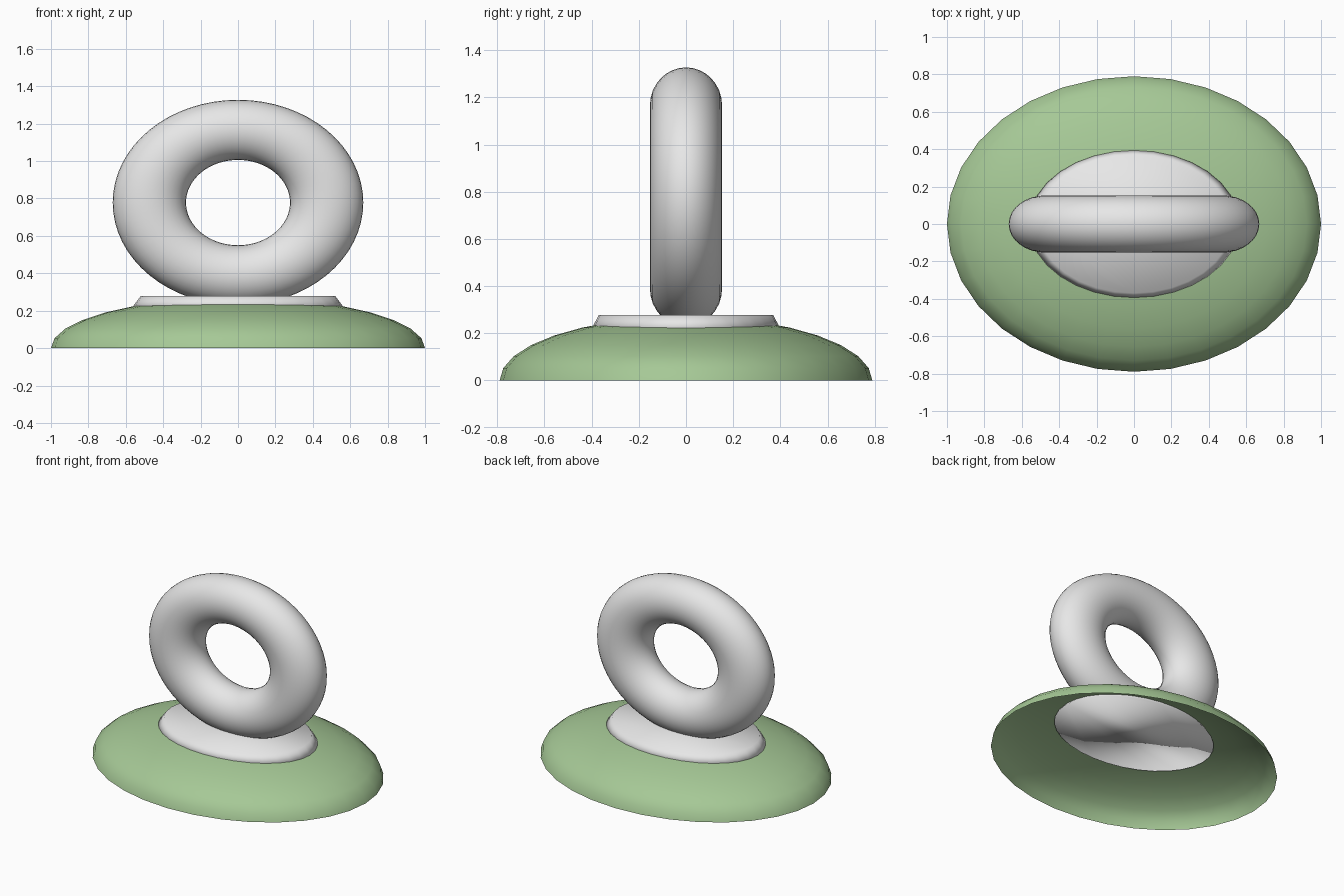
import bpy, bmesh, math
from mathutils import Matrix

if "Cube" in bpy.data.objects:
    bpy.data.objects.remove(bpy.data.objects["Cube"])


def material(name, rgb):
    m = bpy.data.materials.new(name)
    m.diffuse_color = (*rgb, 1.0)
    m.use_nodes = True
    m.node_tree.nodes["Principled BSDF"].inputs["Base Color"].default_value = m.diffuse_color
    return m


grey = material("light grey", (0.8, 0.8, 0.8))
green = material("soft green", (0.38, 0.58, 0.305))


def finish(bm, name, mat):
    for f in bm.faces:
        f.smooth = True
    me = bpy.data.meshes.new(name)
    bm.to_mesh(me)
    bm.free()
    me.materials.append(mat)
    ob = bpy.data.objects.new(name, me)
    bpy.context.collection.objects.link(ob)
    return ob


# Open-bottomed elliptical dome: upper half of a flattened sphere
bm = bmesh.new()
bmesh.ops.create_uvsphere(bm, u_segments=32, v_segments=16, radius=1.0)
bmesh.ops.delete(bm, geom=[v for v in bm.verts if v.co.z < -0.01], context='VERTS')
for v in bm.verts:
    v.co = (v.co.x, v.co.y * 0.79, max(v.co.z, 0) * 0.27)
finish(bm, "base_dome", green)

# Tapered oval plate, its underside showing just inside the dome
bm = bmesh.new()
bmesh.ops.create_cone(bm, cap_ends=True, cap_tris=False, segments=32,
                      radius1=0.575, radius2=0.52, depth=0.072)
for f in [f for f in bm.faces if len(f.verts) > 4]:
    ends = sorted(f.verts, key=lambda v: v.co.x)
    bmesh.utils.face_split(f, ends[0], ends[-1])
for v in bm.verts:
    v.co = (v.co.x, v.co.y * 0.71, v.co.z + 0.242)
finish(bm, "mount_plate", grey)

# Upright ring: a torus flattened in depth and height
bm = bmesh.new()
R, r, n_major, n_minor = 0.474, 0.196, 64, 32
rings = []
for i in range(n_major):
    a = 2 * math.pi * i / n_major
    ring = []
    for j in range(n_minor):
        b = 2 * math.pi * j / n_minor
        d = R + r * math.cos(b)
        ring.append(bm.verts.new((d * math.cos(a), r * math.sin(b) * 0.78,
                                  0.778 + d * math.sin(a) * 0.82)))
    rings.append(ring)
for i in range(n_major):
    p, q = rings[i], rings[(i + 1) % n_major]
    for j in range(n_minor):
        k = (j + 1) % n_minor
        bm.faces.new((p[j], p[k], q[k], q[j]))
bmesh.ops.recalc_face_normals(bm, faces=bm.faces)
finish(bm, "ring", grey)
